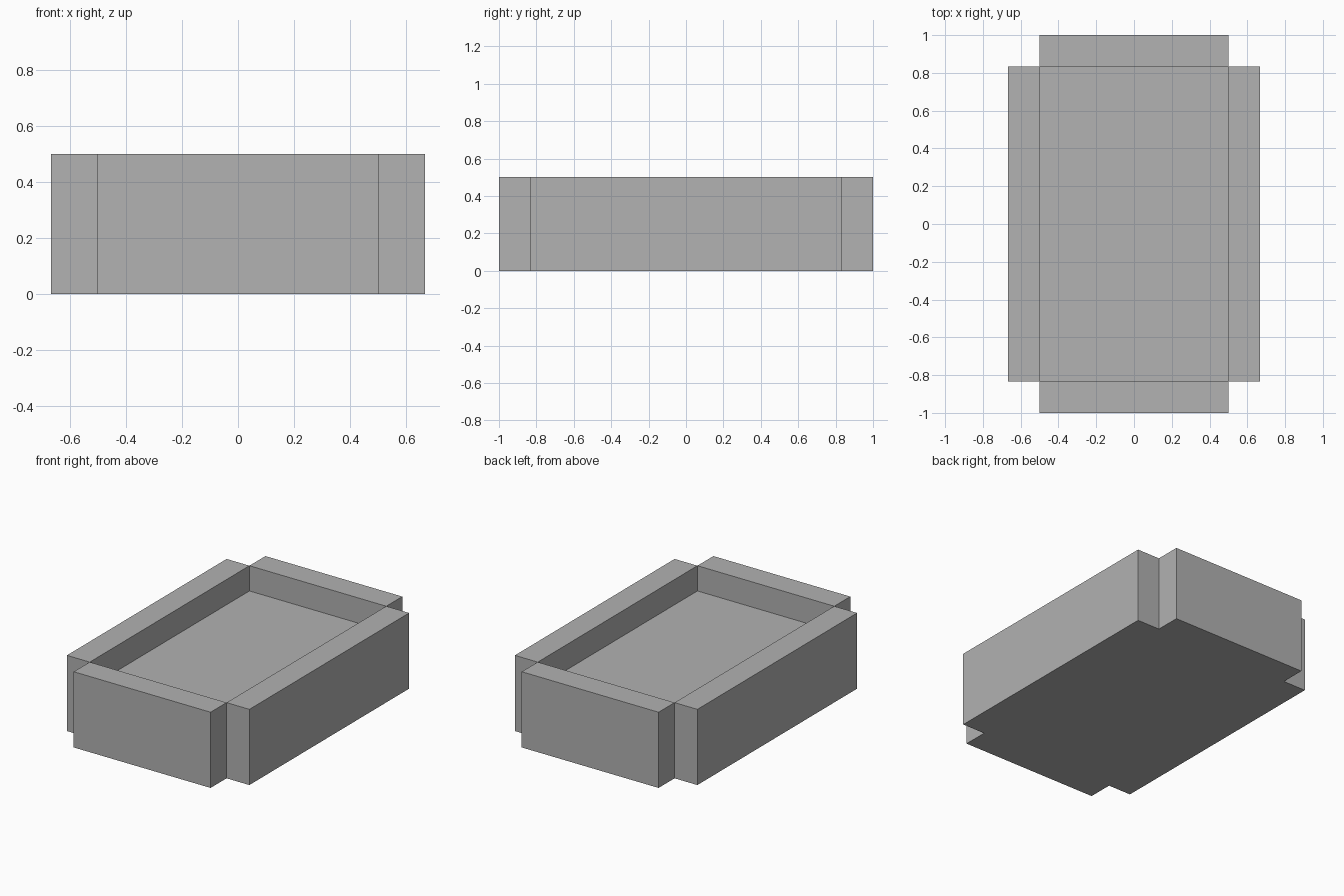
import bpy

cube = bpy.data.objects.get("Cube")
if cube:
    bpy.data.objects.remove(cube, do_unlink=True)

U = 1 / 6                      # wall thickness and module
HALF_X, HALF_Y = 3 * U, 5 * U  # inner half width and half length
WALL_H, FLOOR_H = 3 * U, 2 * U

grey = bpy.data.materials.new("plain grey")
grey.use_nodes = True
colour = (0.445, 0.445, 0.445, 1)
grey.diffuse_color = colour
grey.node_tree.nodes["Principled BSDF"].inputs["Base Color"].default_value = colour


def box(name, x, y, size):
    """Flat-shaded block standing on the ground."""
    bpy.ops.mesh.primitive_cube_add(size=1, location=(x, y, size[2] / 2))
    ob = bpy.context.object
    ob.name = name
    ob.scale = size
    bpy.ops.object.transform_apply(location=False, rotation=False, scale=True)
    ob.data.materials.append(grey)
    return ob


# Raised floor slab
box("floor", 0, 0, (2 * HALF_X, 2 * HALF_Y, FLOOR_H))

# Side and end walls, leaving the four corners notched
for side, name in ((1, "left_wall"), (-1, "right_wall")):
    box(name, side * (HALF_X + U / 2), 0, (U, 2 * HALF_Y, WALL_H))
for side, name in ((-1, "front_wall"), (1, "back_wall")):
    box(name, 0, side * (HALF_Y + U / 2), (2 * HALF_X, U, WALL_H))
